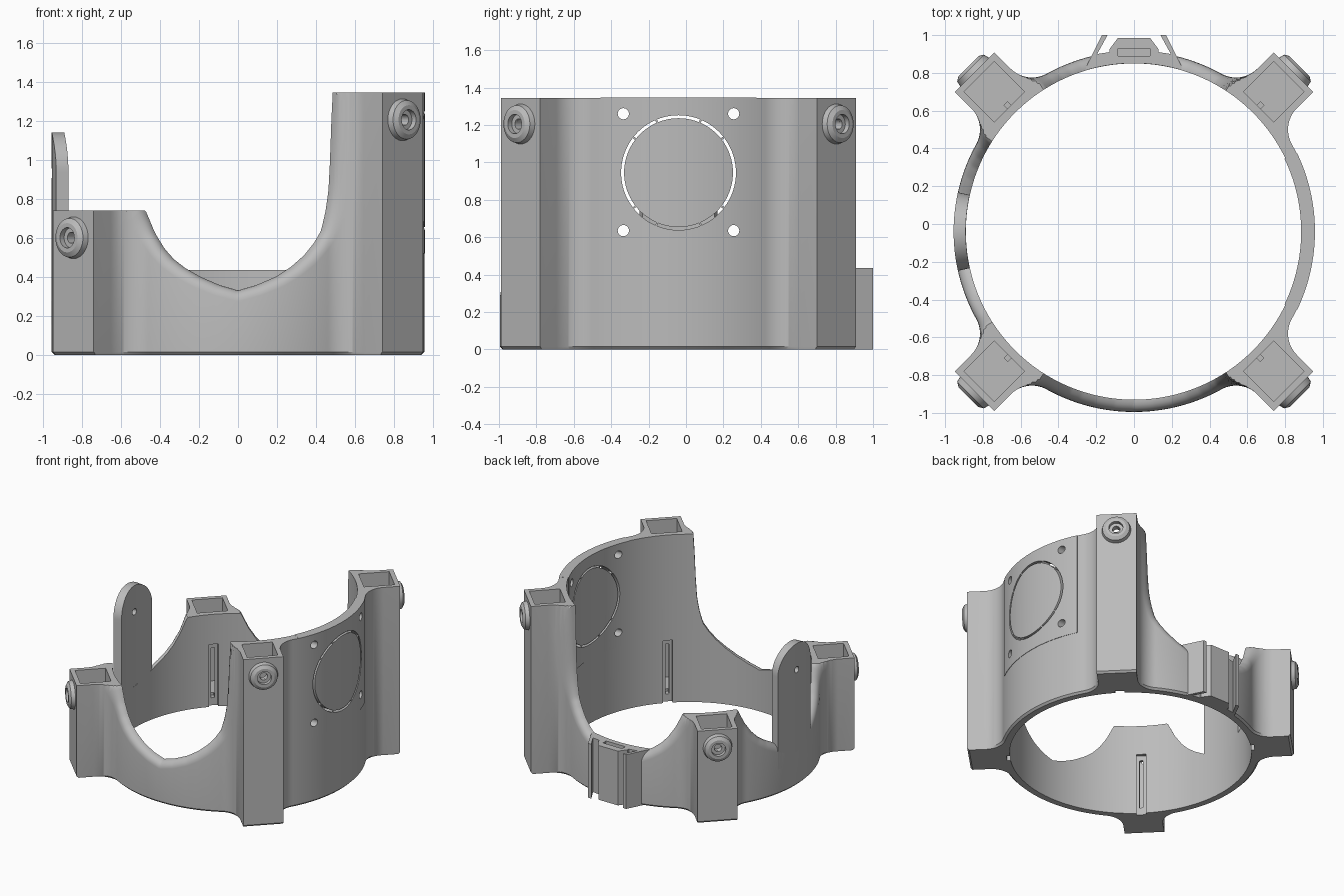
import bpy, bmesh
from math import sin, cos, asin, atan2, hypot, pi, radians, sqrt
from mathutils import Matrix, Vector

cube = bpy.data.objects.get("Cube")
if cube:
    bpy.data.objects.remove(cube, do_unlink=True)

grey = bpy.data.materials.new("light_grey")
grey.use_nodes = True
grey.diffuse_color = (0.5, 0.5, 0.5, 1)
grey.node_tree.nodes["Principled BSDF"].inputs["Base Color"].default_value = (0.5, 0.5, 0.5, 1)

BORE, RING, ROUND = 0.89, 0.955, 0.055
HALF, POST_OUT, POST_MID, FILLET = 0.148, 1.194, 1.046, 0.16
HIGH, LOW = 1.345, 0.74
BASE = Matrix.Translation((0, -0.04, 0))
ALONG_X = Matrix(((0, 0, 1, 0), (1, 0, 0, 0), (0, 1, 0, 0), (0, 0, 0, 1)))


def turn(angle):
    return BASE @ Matrix.Rotation(angle, 4, 'Z')


def finish(name, bm, matrix):
    bmesh.ops.recalc_face_normals(bm, faces=bm.faces)
    bm.transform(matrix)
    mesh = bpy.data.meshes.new(name)
    bm.to_mesh(mesh)
    bm.free()
    mesh.materials.append(grey)
    ob = bpy.data.objects.new(name, mesh)
    bpy.context.collection.objects.link(ob)
    return ob


def loft(name, loops, closed, matrix=BASE):
    """Skin a row of equal cross-section loops."""
    bm = bmesh.new()
    rows = [[bm.verts.new(p) for p in loop] for loop in loops]
    n = len(rows[0])
    for i in range(len(rows) if closed else len(rows) - 1):
        a, b = rows[i], rows[(i + 1) % len(rows)]
        for j in range(n):
            bm.faces.new((a[j], a[(j + 1) % n], b[(j + 1) % n], b[j]))
    if not closed:
        bm.faces.new(rows[0])
        bm.faces.new(rows[-1])
    return finish(name, bm, matrix)


def prism(name, pts, z0, z1, matrix=BASE):
    return loft(name, [[(x, y, z) for x, y in pts] for z in (z0, z1)], False, matrix)


def rect(x0, x1, y0, y1):
    return [(x0, y0), (x1, y0), (x1, y1), (x0, y1)]


def arc(cx, cy, r, a0, a1, n):
    return [(cx + r * cos(a0 + (a1 - a0) * i / n), cy + r * sin(a0 + (a1 - a0) * i / n))
            for i in range(n + 1)]


def disc(cx, cy, r):
    return arc(cx, cy, r, 0, 2 * pi, 24)[:-1]


# Scalloped rim height, by distance from the middle of each opening
LOW_DIP = [(0, 0.33), (0.1, 0.358), (0.2, 0.4), (0.28, 0.445), (0.34, 0.49), (0.39, 0.545),
           (0.44, 0.625), (0.49, 0.74), (0.53, 0.9)]
HIGH_DIP = [(0, 0.33), (0.1, 0.358), (0.2, 0.4), (0.28, 0.45), (0.35, 0.51), (0.4, 0.57),
            (0.44, 0.635), (0.465, 0.74), (0.483, 0.87), (0.5, 1.345), (0.51, 1.7)]


def dip(curve, u):
    u = abs(u)
    for (x0, y0), (x1, y1) in zip(curve, curve[1:]):
        if u <= x1:
            return y0 + (y1 - y0) * (u - x0) / (x1 - x0)
    return 9.0


def rim(angle, r):
    """Rim height at an angle, with the opening widened by r."""
    x, y = cos(angle), sin(angle)
    top, curve = (HIGH, HIGH_DIP) if x > 0 else (LOW, LOW_DIP)
    if abs(x) > abs(y):
        if x > 0:
            return top
        u = 0.92 * abs(y)
    else:
        u = 0.92 * abs(x)
    steps = [r * k / 6 for k in range(-6, 7)]
    return min([top] + [dip(curve, u + d) - sqrt(max(r * r - d * d, 0)) for d in steps])


# Outer outline: ring, fillets and four square posts
s0 = sqrt((RING + FILLET) ** 2 - (HALF + FILLET) ** 2)
phi = asin((HALF + FILLET) / (RING + FILLET))
side = arc(s0, -HALF - FILLET, FILLET, pi - phi, pi / 2, 20)
face = [(POST_OUT, HALF * (k / 4 - 1)) for k in range(9)]
local = side + face + [(x, -y) for x, y in reversed(side)]
outline = []
for k in range(4):
    c = pi / 4 + k * pi / 2
    outline += [(c + atan2(y, x), hypot(x, y)) for x, y in local]
    outline += [(c + phi + (pi / 2 - 2 * phi) * i / 96, RING) for i in range(1, 96)]


def section(angle, radius):
    rz = [(BORE, 0), (radius - 0.015, 0), (radius, 0.015)]
    for k in range(6):
        a = k * pi / 10
        rz.append((radius - ROUND * (1 - cos(a)), rim(angle, ROUND * (1 - sin(a)))))
    rz.append((BORE, rz[-1][1]))
    return [(r * cos(angle), r * sin(angle), z) for r, z in rz]


def curved_plate(name, r0, r1, spans):
    loops = []
    for a, z0, z1 in spans:
        loops.append([(r * cos(a), r * sin(a), z)
                      for r, z in ((r0, z0), (r1, z0), (r1, z1), (r0, z1))])
    return loft(name, loops, False)


body = loft("ring_body", [section(a, r) for a, r in outline], True)
panel = curved_plate("side_panel", 0.885, 0.958,
                     [(radians(-25.8 + 51.6 * i / 60), 0.52, HIGH + 0.001) for i in range(61)])
tab_steps = [pi * (i / 40 - 0.5) for i in range(41)]
tab = curved_plate("upright_tab", BORE + 0.001, RING,
                   [(pi + asin(0.2 * sin(t) / 0.92), 0.2, 0.94 + 0.2 * cos(t)) for t in tab_steps])

# Rear clip: block between two slanted fingers
half_clip = [(0.255, 0.87), (0.17, 1.04), (0.14, 1.04), (0.195, 0.94), (0.13, 0.95),
             (0.13, 0.965), (0.085, 1.025)]
clip = prism("rear_clip", arc(0, 0, BORE + 0.001, pi / 2 + 0.288, pi / 2 - 0.288, 20) + half_clip
             + [(-x, y) for x, y in reversed(half_clip)], 0, 0.435)

# Cutters: panel slot and screw holes, tab hole, clip pocket
cutters = []
SIDE = BASE @ ALONG_X
marks = [-38, 38, 67, 113, 142, 218, 247, 293, 322]
for a, b in zip(marks, marks[1:]):
    a, b = radians(a + 1), radians(b - 1)
    pts = arc(0, 0.945, 0.307, a, b, 16) + arc(0, 0.945, 0.291, b, a, 16)
    cutters.append(prism("slot_cutter", pts, 0.7, 1.1, SIDE))
for y in (-0.295, 0.295):
    for z in (0.635, 1.26):
        cutters.append(prism("hole_cutter", disc(y, z, 0.03), 0.7, 1.1, SIDE))
cutters.append(prism("tab_cutter", disc(0, 0.93, 0.025), -1.1, -0.7, SIDE))
cutters.append(prism("pocket_cutter", rect(-0.085, 0.085, 0.93, 0.97), 0.38, 0.5))

# Posts: sockets, inner grooves and screw bosses
BOSS = [(0.11, -0.01), (0.1, 0.03), (0.075, 0.045), (0.052, 0.045), (0.052, 0.015),
        (0.028, 0.015), (0.028, -0.01)]
parts = [body, panel, tab, clip]
names = ["left_back", "right_back", "right_front", "left_front"]
for k, name in enumerate(names):
    m = turn(pi / 4 + k * pi / 2)
    z = (HIGH if name.startswith("left") else LOW) - 0.14
    s = 0.113
    cutters.append(prism("socket_cutter", rect(POST_MID - s, POST_MID + s, -s, s), 0.08, 2, m))
    cutters.append(prism("groove_cutter", rect(0.8, 0.915, -0.035, 0.035), -0.1, 0.5, m))
    cutters.append(prism("slit_cutter", rect(0.81, 0.96, -0.013, 0.013), 0.06, 0.46, m))
    cutters.append(prism("bolt_cutter", disc(0, z, 0.028), 1.1, 1.4, m @ ALONG_X))
    place = m @ Matrix.Translation((POST_OUT, 0, z)) @ ALONG_X
    loops = [[(r * cos(i * pi / 20), r * sin(i * pi / 20), h) for r, h in BOSS] for i in range(40)]
    parts.append(loft(name + "_boss", loops, True, place))

tools = bpy.data.collections.new("cutters")
bpy.context.scene.collection.children.link(tools)
for c in cutters:
    c.hide_render = True
    for col in list(c.users_collection):
        col.objects.unlink(c)
    tools.objects.link(c)

bpy.context.view_layer.update()
for ob in parts:
    bpy.ops.object.select_all(action='DESELECT')
    bpy.context.view_layer.objects.active = ob
    ob.select_set(True)
    if not ob.name.endswith("boss"):
        mod = ob.modifiers.new("openings", 'BOOLEAN')
        mod.operation, mod.operand_type, mod.solver = 'DIFFERENCE', 'COLLECTION', 'EXACT'
        mod.collection = tools
        bpy.ops.object.modifier_apply(modifier=mod.name)
    bpy.ops.object.shade_smooth_by_angle(angle=radians(30))

for c in cutters:
    bpy.data.objects.remove(c, do_unlink=True)
bpy.data.collections.remove(tools)
